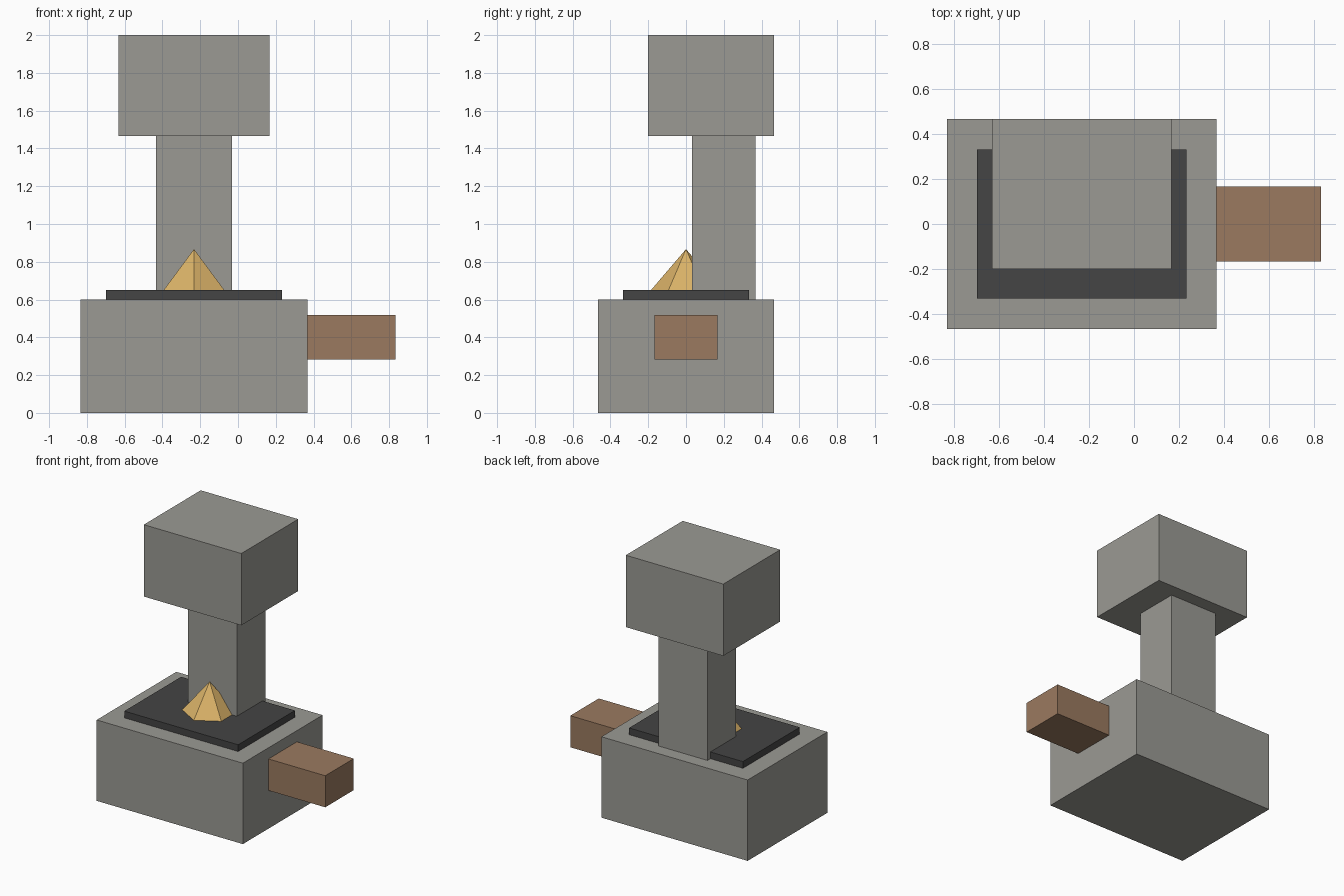
import bpy
import math

cube = bpy.data.objects.get("Cube")
if cube:
    bpy.data.objects.remove(cube, do_unlink=True)


def material(name, r, g, b):
    mat = bpy.data.materials.new(name)
    mat.use_nodes = True
    mat.diffuse_color = (r, g, b, 1)
    mat.node_tree.nodes["Principled BSDF"].inputs["Base Color"].default_value = (r, g, b, 1)
    return mat


stone = material("stone grey", 0.328, 0.323, 0.296)
iron = material("dark iron", 0.058, 0.058, 0.058)
wood = material("brown wood", 0.328, 0.195, 0.117)
gold = material("warm gold", 0.70, 0.445, 0.138)


def finish(name, mat):
    obj = bpy.context.object
    obj.name = obj.data.name = name
    obj.data.materials.append(mat)
    return obj


def block(name, mat, x, y, z):
    """Box spanning the given (low, high) range on each axis."""
    spans = (x, y, z)
    bpy.ops.mesh.primitive_cube_add(size=1, location=[(a + b) / 2 for a, b in spans])
    bpy.context.object.scale = [b - a for a, b in spans]
    bpy.ops.object.transform_apply(location=False, rotation=False, scale=True)
    return finish(name, mat)


AXIS = -0.233  # centre line of the main body

# Body, from the ground up
block("base", stone, (AXIS - 0.6, AXIS + 0.6), (-0.467, 0.467), (0, 0.6))
block("tray", iron, (AXIS - 0.467, AXIS + 0.467), (-0.333, 0.333), (0.6, 0.65))
block("column", stone, (AXIS - 0.2, AXIS + 0.2), (0.033, 0.367), (0.6, 1.467))
block("head", stone, (AXIS - 0.4, AXIS + 0.4), (-0.2, 0.467), (1.467, 2))

# Side drawer
block("side_arm", wood, (AXIS + 0.6, 0.833), (-0.167, 0.167), (0.283, 0.517))

# Six-sided heap on the tray, one corner facing forward
bpy.ops.mesh.primitive_cone_add(vertices=6, radius1=0.2, radius2=0, depth=0.234,
                                location=(AXIS, 0, 0.75))
finish("heap", gold)
